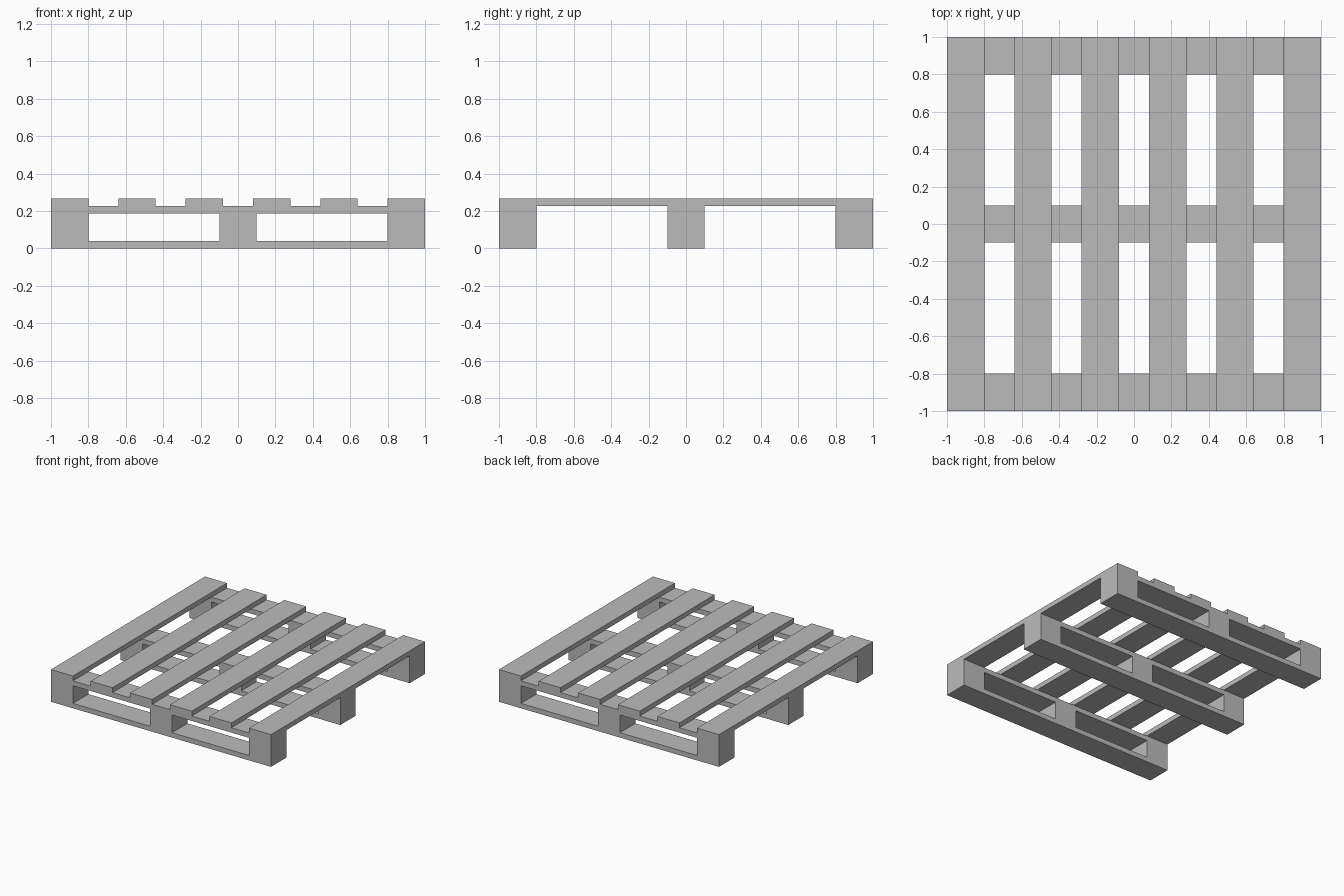
import bpy

cube = bpy.data.objects.get("Cube")
if cube:
    bpy.data.objects.remove(cube, do_unlink=True)

# Single plain grey material
GREY = (0.5, 0.5, 0.5, 1.0)
grey = bpy.data.materials.new("plain_grey")
grey.use_nodes = True
grey.diffuse_color = GREY
bsdf = next(n for n in grey.node_tree.nodes if n.type == 'BSDF_PRINCIPLED')
bsdf.inputs["Base Color"].default_value = GREY

WIDTH = 0.2                                  # width of every board and block
BASE, BLOCK, CROSS, TOP = 0.04, 0.185, 0.225, 0.265   # top height of each layer


def box(name, x, y, size_x, size_y, z_low, z_high):
    """Axis-aligned box between two heights."""
    bpy.ops.mesh.primitive_cube_add(size=1, location=(x, y, (z_low + z_high) / 2))
    obj = bpy.context.object
    obj.name = name
    obj.scale = (size_x, size_y, z_high - z_low)
    bpy.ops.object.transform_apply(location=False, rotation=False, scale=True)
    obj.data.materials.append(grey)
    return obj


# Three runners: bottom board, three blocks and a cross board each
for row, y in (("front", -0.9), ("middle", 0), ("back", 0.9)):
    box(f"{row}_bottom_board", 0, y, 2, WIDTH, 0, BASE)
    box(f"{row}_cross_board", 0, y, 2, WIDTH, BLOCK, CROSS)
    for side, x in (("right", -0.9), ("centre", 0), ("left", 0.9)):
        box(f"{row}_{side}_block", x, y, WIDTH, WIDTH, BASE, BLOCK)

# Six evenly spaced deck slats running front to back
for i in range(6):
    box(f"deck_slat_{i + 1}", -0.9 + 0.36 * i, 0, WIDTH, 2, CROSS, TOP)
